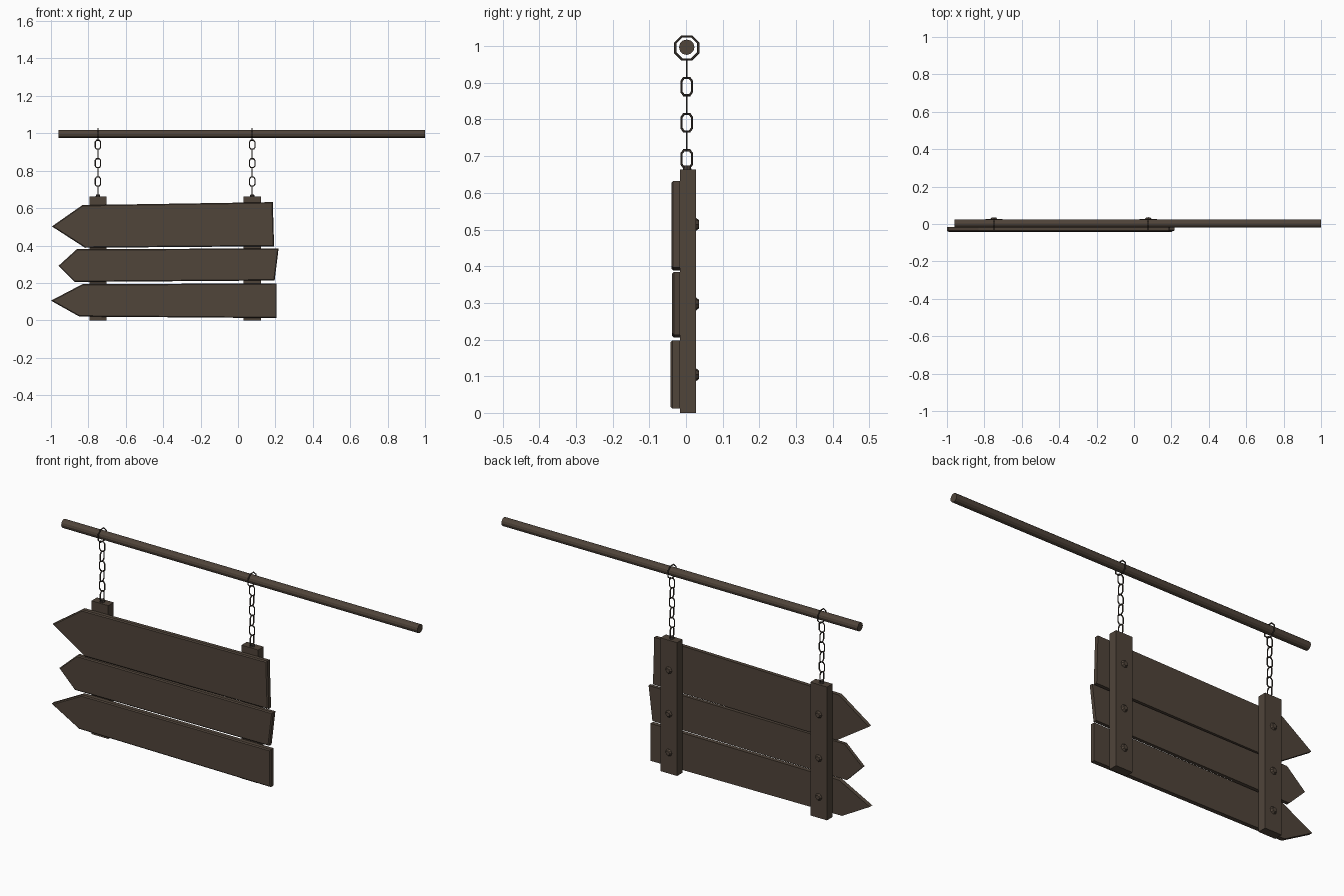
import bpy, bmesh, math
from mathutils import Matrix, Vector

if "Cube" in bpy.data.objects:
    bpy.data.objects.remove(bpy.data.objects["Cube"])


def material(name, rgb):
    m = bpy.data.materials.new(name)
    m.diffuse_color = (*rgb, 1)
    m.use_nodes = True
    m.node_tree.nodes["Principled BSDF"].inputs["Base Color"].default_value = m.diffuse_color
    return m


WOOD = material("dark brown wood", (0.080, 0.058, 0.042))
IRON = material("dark iron", (0.058, 0.046, 0.037))


def add(name, bm, mat):
    bmesh.ops.recalc_face_normals(bm, faces=bm.faces)
    me = bpy.data.meshes.new(name)
    bm.to_mesh(me)
    bm.free()
    ob = bpy.data.objects.new(name, me)
    me.materials.append(mat)
    bpy.context.collection.objects.link(ob)
    return ob


def cylinder(name, centre, r1, r2, depth, sides, axis, mat):
    bm = bmesh.new()
    rot = Vector((0, 0, 1)).rotation_difference(Vector(axis)).to_matrix().to_4x4()
    bmesh.ops.create_cone(bm, cap_ends=True, segments=sides, radius1=r1, radius2=r2,
                          depth=depth, matrix=Matrix.Translation(centre) @ rot)
    return add(name, bm, mat)


def box(name, lo, hi, mat):
    bm = bmesh.new()
    bmesh.ops.create_cube(bm, size=1)
    for v in bm.verts:
        v.co = [(a + b) / 2 + c * (b - a) for a, b, c in zip(lo, hi, v.co)]
    return add(name, bm, mat)


def plank(name, outline, y_front, y_back):
    """Pointed board, outline in x/z, with a chamfered front edge."""
    bm = bmesh.new()
    face = bm.faces.new([bm.verts.new((x, y_back, z)) for x, z in outline])
    ext = bmesh.ops.extrude_face_region(bm, geom=[face])
    verts = [g for g in ext["geom"] if isinstance(g, bmesh.types.BMVert)]
    front = [g for g in ext["geom"] if isinstance(g, bmesh.types.BMFace)][0]
    for v in verts:
        v.co.y = y_front
    bmesh.ops.bevel(bm, geom=list(front.edges), offset=0.005, segments=1, affect='EDGES')
    return add(name, bm, WOOD)


def wire_loop(name, points, centre, plane, thick):
    """Closed loop of square wire lying in the 'xz' or 'yz' plane."""
    bm = bmesh.new()
    n = len(points)
    rings = []
    for i, p in enumerate(points):
        a, b, c = Vector(points[i - 1]), Vector(p), Vector(points[(i + 1) % n])
        d1, d2 = (b - a).normalized(), (c - b).normalized()
        t = (d1 + d2).normalized()
        out = Vector((t.y, -t.x)) / max(0.5, t.dot(d1))
        ring = []
        for k in range(6):
            ang = k * math.tau / 6
            q = b + out * thick * math.cos(ang)
            w = thick * math.sin(ang)
            off = (q.x, w, q.y) if plane == 'xz' else (w, q.x, q.y)
            ring.append(bm.verts.new(Vector(centre) + Vector(off)))
        rings.append(ring)
    for i in range(n):
        r, s = rings[i], rings[(i + 1) % n]
        for k in range(6):
            bm.faces.new((r[k], r[(k + 1) % 6], s[(k + 1) % 6], s[k]))
    return add(name, bm, IRON)


# Hanging rod
cylinder("hanging_rod", (0.02, 0.002, 0.997), 0.021, 0.021, 1.96, 12, (1, 0, 0), WOOD)

# Arrow-shaped planks
plank("top_plank", [(-0.995, 0.502), (-0.832, 0.616), (0.186, 0.632),
                    (0.193, 0.396), (-0.818, 0.388)], -0.040, -0.016)
plank("middle_plank", [(-0.96, 0.291), (-0.861, 0.381), (0.217, 0.384),
                       (0.196, 0.213), (-0.874, 0.205)], -0.038, -0.016)
plank("bottom_plank", [(-1.0, 0.105), (-0.832, 0.193), (0.207, 0.198),
                       (0.207, 0.012), (-0.848, 0.020)], -0.042, -0.016)

# Closed outlines for the chain: octagonal ring and stretched link
octagon = [(0.034 * math.cos((i + .5) * math.tau / 8),
            0.034 * math.sin((i + .5) * math.tau / 8)) for i in range(8)]
link = [(0.014, -0.015), (0.014, 0.015), (0.008, 0.0235), (-0.008, 0.0235),
        (-0.014, 0.015), (-0.014, -0.015), (-0.008, -0.0235), (0.008, -0.0235)]

for side, x in (("left", -0.749), ("right", 0.076)):
    # Upright batten, bolts and chain on each side
    box(f"{side}_batten", (x - 0.046, -0.016, 0), (x + 0.046, 0.027, 0.663), WOOD)
    for i, z in enumerate((0.104, 0.297, 0.514)):
        cylinder(f"{side}_bolt_{i}", (x, 0.0315, z), 0.018, 0.011, 0.009, 8, (0, 1, 0), WOOD)
    cylinder(f"{side}_chain_mount", (x, 0.003, 0.668), 0.012, 0.010, 0.012, 8, (0, 0, 1), IRON)
    wire_loop(f"{side}_rod_ring", octagon, (x, 0.002, 0.995), 'yz', 0.003)
    for i in range(6):
        wire_loop(f"{side}_link_{i}", link, (x, 0.002, 0.939 - 0.0493 * i),
                  'yz' if i % 2 else 'xz', 0.003)
